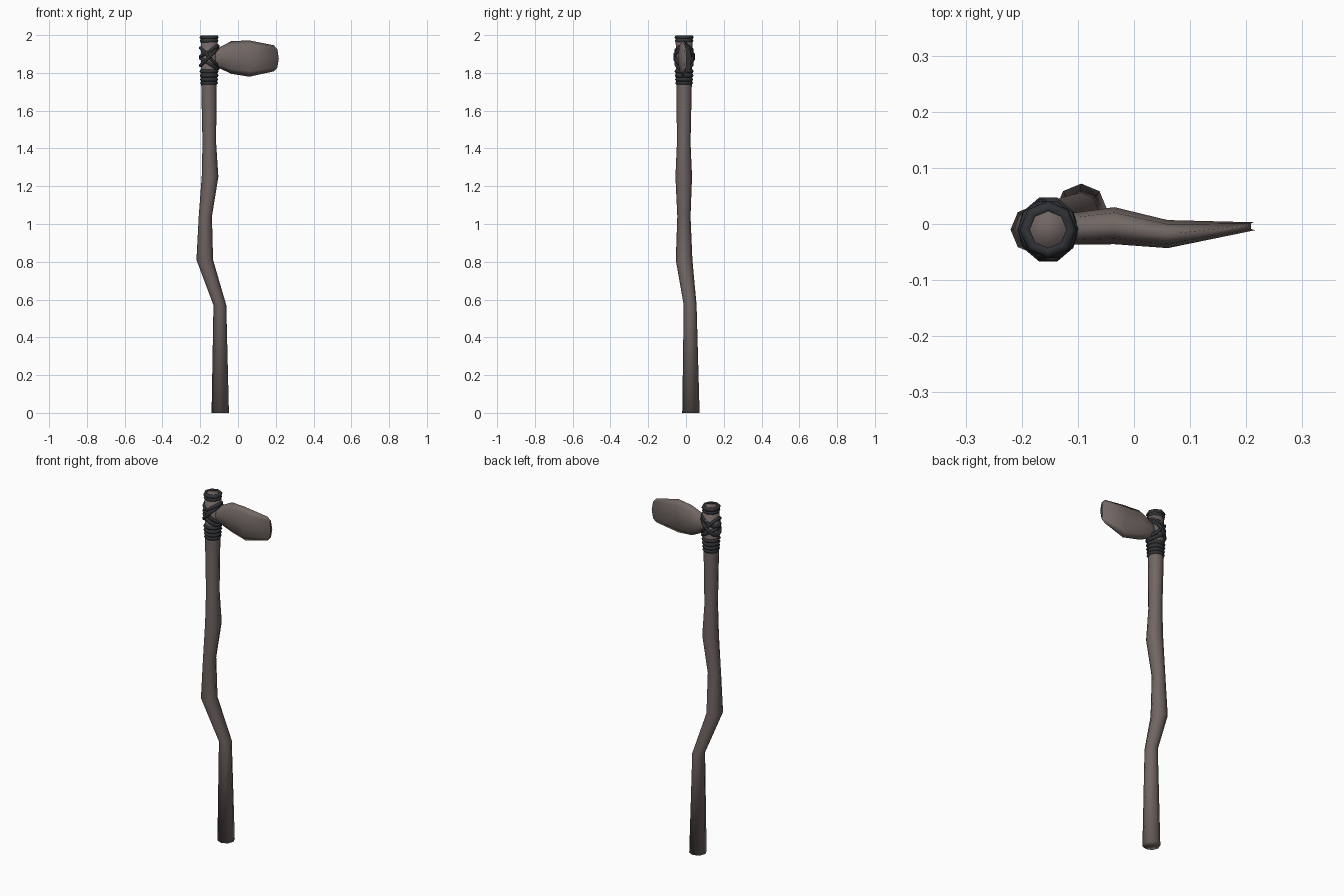
import bpy, bmesh, math
from mathutils import Vector, Matrix

if "Cube" in bpy.data.objects:
    bpy.data.objects.remove(bpy.data.objects["Cube"])


def material(name, rgb):
    m = bpy.data.materials.new(name)
    m.diffuse_color = (*rgb, 1)
    m.use_nodes = True
    m.node_tree.nodes["Principled BSDF"].inputs["Base Color"].default_value = m.diffuse_color
    return m


WOOD = material("grey brown wood", (0.165, 0.132, 0.125))
STONE = material("grey brown stone", (0.168, 0.138, 0.128))
CORD = material("dark cord", (0.030, 0.032, 0.038))


def loft(name, rings, mat, closed=False):
    """Skin a list of equal rings of points, capped or joined end to end."""
    bm = bmesh.new()
    vs = [[bm.verts.new(p) for p in r] for r in rings]
    n = len(vs[0])
    pairs = list(zip(vs, vs[1:])) + ([(vs[-1], vs[0])] if closed else [])
    for a, b in pairs:
        for i in range(n):
            j = (i + 1) % n
            bm.faces.new((a[i], a[j], b[j], b[i]))
    if not closed:
        bm.faces.new(vs[0])
        bm.faces.new(vs[-1])
    bmesh.ops.recalc_face_normals(bm, faces=bm.faces)
    for f in bm.faces:
        f.smooth = True
    me = bpy.data.meshes.new(name)
    bm.to_mesh(me)
    bm.free()
    me.materials.append(mat)
    ob = bpy.data.objects.new(name, me)
    bpy.context.collection.objects.link(ob)
    return ob


def cord_loop(name, center, rx, ry, thick, tilt=0.0, sides=10):
    """Loop of cord round the handle, tilted about the y axis."""
    rot = Matrix.Rotation(tilt, 3, 'Y')
    rings = []
    for i in range(sides):
        a = math.tau * i / sides
        out = Vector((math.cos(a), math.sin(a), 0))
        mid = Vector((rx * out.x, ry * out.y, 0))
        rings.append([Vector(center) + rot @ (mid + thick * (out * math.cos(b) + Vector((0, 0, math.sin(b)))))
                      for b in (math.tau * k / 6 for k in range(6))])
    return loft(name, rings, CORD, closed=True)


# crooked handle: x, y, z, radius
path = [(-.094, .026, 0, .046), (-.096, .022, .57, .034), (-.176, -.010, .81, .044),
        (-.173, -.011, 1.04, .035), (-.148, -.012, 1.25, .044), (-.152, -.012, 1.43, .036),
        (-.154, -.010, 1.75, .041), (-.152, -.010, 1.995, .045)]
loft("handle", [[(x + r * math.cos(math.tau * i / 8), y + r * math.sin(math.tau * i / 8), z)
                 for i in range(8)] for x, y, z, r in path], WOOD)

# stone blade: x, y, half thickness, low z, high z, forward bow
cuts = [(-.150, -.008, .025, 1.845, 1.915, 0), (-.100, -.008, .029, 1.825, 1.935, 0),
        (-.035, -.003, .033, 1.795, 1.968, 0), (.060, -.018, .025, 1.780, 1.972, 0),
        (.190, -.004, .007, 1.808, 1.946, .026)]
rings = []
for x, y, t, lo, hi, bow in cuts:
    ring = []
    for i in range(8):
        s, c = math.sin(math.tau * i / 8), math.cos(math.tau * i / 8)
        ring.append((x + bow * abs(s), y + t * s, (lo + hi) / 2 + (hi - lo) / 2 * c))
    rings.append(ring)
loft("stone_blade", rings, STONE)

# level wraps above and below the blade
for k, (z, r) in enumerate([(1.988, .040), (1.970, .038), (1.808, .040), (1.786, .039), (1.765, .037), (1.747, .036)]):
    cord_loop("level_wrap_%d" % k, (-.153, -.010, z), r, r, .011, sides=8)

# crossed wraps binding the blade
for k, (tilt, z, ry) in enumerate([(.80, 1.885, .046), (-.80, 1.885, .050), (.55, 1.850, .043), (-.55, 1.915, .043)]):
    cord_loop("cross_wrap_%d" % k, (-.153, -.010, z), .064 if k < 2 else .053, ry, .010, tilt)
